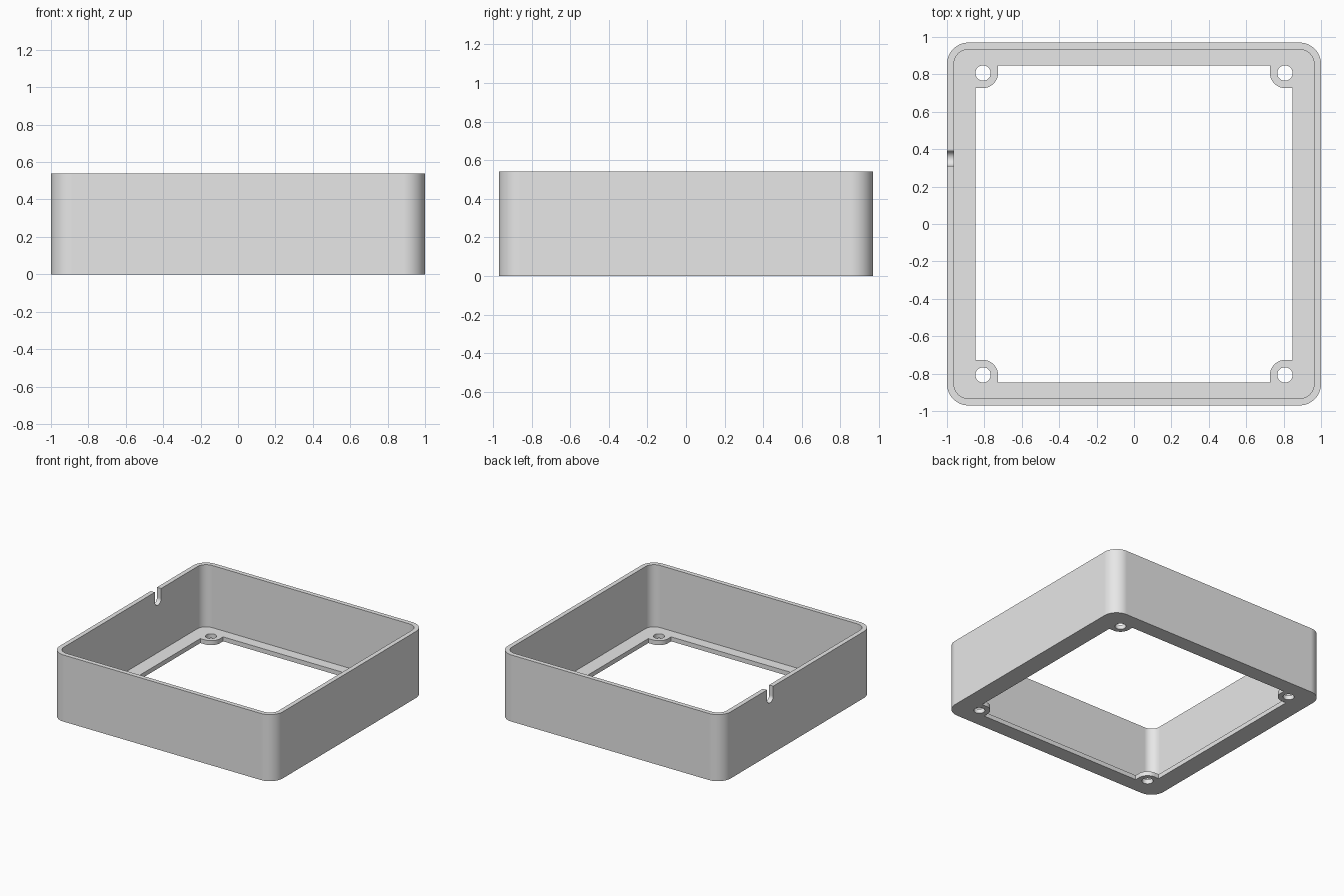
import bpy, bmesh
from math import cos, sin, radians
from mathutils import Vector

cube = bpy.data.objects.get("Cube")
if cube:
    bpy.data.objects.remove(cube, do_unlink=True)

HX, HY, HEIGHT = 1.0, 0.97, 0.54    # outer half sizes and height
WALL, FLOOR = 0.037, 0.036          # wall and base flange thickness
CORNER = 0.115                      # outer corner radius
OPEN = 0.847                        # half size of the base opening
HOLE, HOLE_R, BOSS_R = 0.807, 0.041, 0.08
SLOT_Y, SLOT_R, SLOT_BOTTOM = 0.35, 0.04, 0.42

grey = bpy.data.materials.new("plain grey")
grey.use_nodes = True
grey.diffuse_color = (0.8, 0.8, 0.8, 1)
grey.node_tree.nodes["Principled BSDF"].inputs["Base Color"].default_value = (0.8, 0.8, 0.8, 1)


def arc(cx, cy, r, start, end, steps=16):
    angles = [radians(start + (end - start) * i / steps) for i in range(steps + 1)]
    return [(cx + r * cos(a), cy + r * sin(a)) for a in angles]


def rounded_rect(hx, hy, r):
    x, y = hx - r, hy - r
    centres = [(x, y), (-x, y), (-x, -y), (x, -y)]
    return [p for i, (cx, cy) in enumerate(centres)
            for p in arc(cx, cy, r, i * 90, i * 90 + 90)]


def prism(name, points, sweep):
    """Solid made by sweeping a closed 3D outline along a vector."""
    bm = bmesh.new()
    face = bm.faces.new([bm.verts.new(p) for p in points])
    moved = bmesh.ops.extrude_face_region(bm, geom=[face])["geom"]
    verts = [v for v in moved if isinstance(v, bmesh.types.BMVert)]
    bmesh.ops.translate(bm, verts=verts, vec=Vector(sweep))
    bmesh.ops.recalc_face_normals(bm, faces=bm.faces)
    mesh = bpy.data.meshes.new(name)
    bm.to_mesh(mesh)
    bm.free()
    mesh.materials.append(grey)
    obj = bpy.data.objects.new(name, mesh)
    bpy.context.collection.objects.link(obj)
    return obj


def upright(name, outline, z0, z1):
    return prism(name, [(x, y, z0) for x, y in outline], (0, 0, z1 - z0))


# Outer block
frame = upright("box_frame", rounded_rect(HX, HY, CORNER), 0, HEIGHT)

# Cavity inside the walls
cutters = [upright("cavity_cutter",
                   rounded_rect(HX - WALL, HY - WALL, CORNER - WALL), FLOOR, HEIGHT + 0.2)]

# Base opening, stepping around a rounded screw boss in each corner
edge = HOLE - BOSS_R
boss = [(OPEN, edge)] + arc(HOLE, HOLE, BOSS_R, 270, 180) + [(edge, OPEN)]
opening = []
for sx, sy in [(1, 1), (-1, 1), (-1, -1), (1, -1)]:
    corner = [(sx * x, sy * y) for x, y in boss]
    opening += corner if sx * sy > 0 else corner[::-1]
cutters.append(upright("opening_cutter", opening, -0.1, 0.2))

# Screw holes
for sx in (-1, 1):
    for sy in (-1, 1):
        circle = arc(sx * HOLE, sy * HOLE, HOLE_R, 0, 360, 40)[:-1]
        cutters.append(upright("hole_cutter", circle, -0.1, 0.2))

# Round-bottomed cable slot in the rim of the -x wall
slot = arc(SLOT_Y, SLOT_BOTTOM + SLOT_R, SLOT_R, 180, 360)
slot += [(SLOT_Y + SLOT_R, HEIGHT + 0.1), (SLOT_Y - SLOT_R, HEIGHT + 0.1)]
cutters.append(prism("slot_cutter", [(-HX - 0.1, y, z) for y, z in slot], (0.2, 0, 0)))

# Cut everything, then bake the result and drop the cutters
for cutter in cutters:
    cutter.hide_render = True
    mod = frame.modifiers.new("cut", 'BOOLEAN')
    mod.operation = 'DIFFERENCE'
    mod.solver = 'EXACT'
    mod.object = cutter
depsgraph = bpy.context.evaluated_depsgraph_get()
baked = bpy.data.meshes.new_from_object(frame.evaluated_get(depsgraph))
frame.modifiers.clear()
frame.data = baked
for cutter in cutters:
    bpy.data.objects.remove(cutter, do_unlink=True)

# Smooth curved corners, crisp edges, clean flat walls
bpy.ops.object.select_all(action='DESELECT')
frame.select_set(True)
bpy.context.view_layer.objects.active = frame
bpy.ops.object.shade_smooth_by_angle(angle=radians(30))
weighted = frame.modifiers.new("clean_normals", 'WEIGHTED_NORMAL')
weighted.keep_sharp = True
